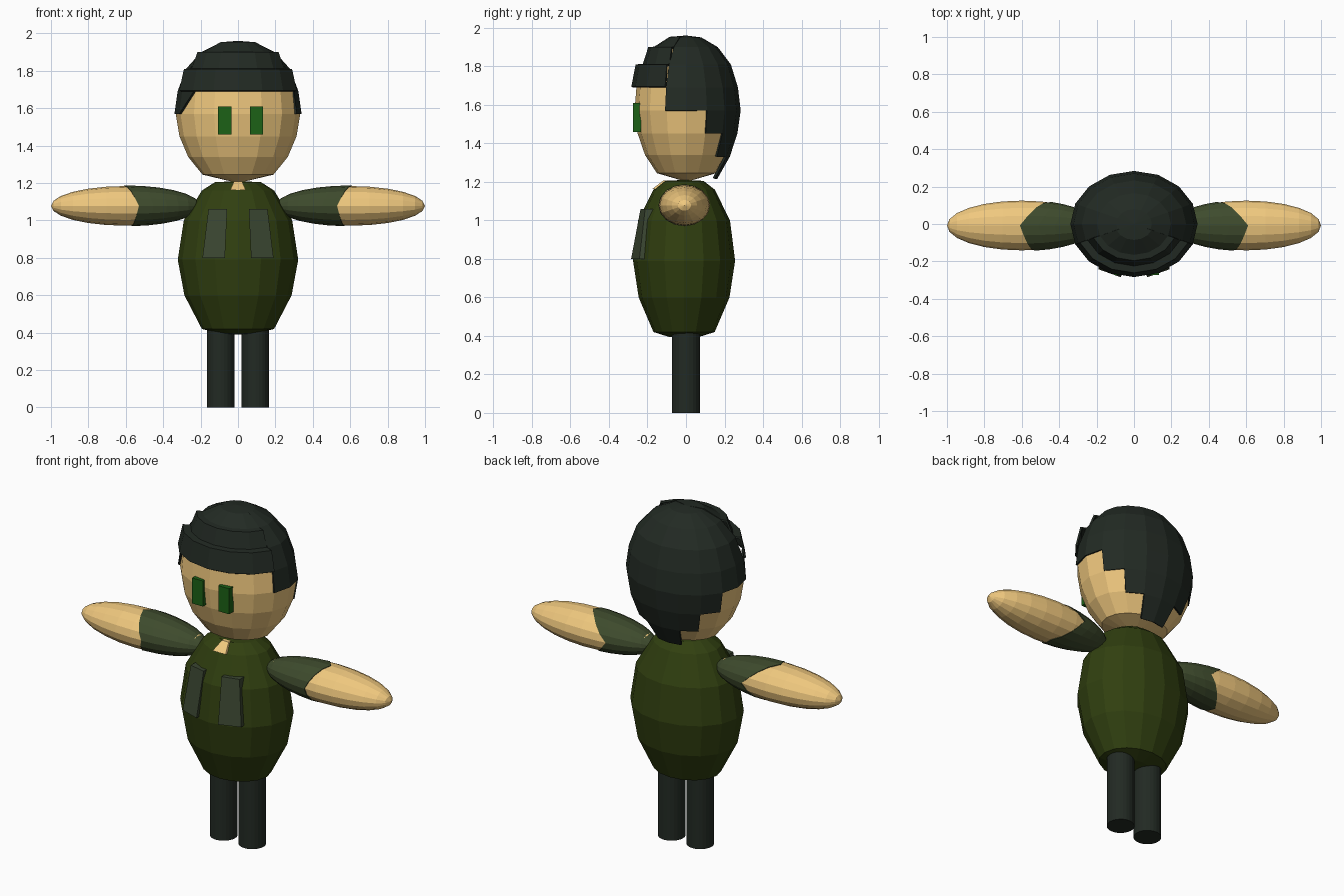
import bpy, bmesh
from math import sin, cos, pi, sqrt, radians

if "Cube" in bpy.data.objects:
    bpy.data.objects.remove(bpy.data.objects["Cube"])

MATS = {
    "skin": (0.87, 0.58, 0.21, 1), "dark": (0.016, 0.023, 0.017, 1),
    "shirt": (0.03, 0.05, 0.005, 1), "sleeve": (0.048, 0.07, 0.026, 1),
    "pocket": (0.042, 0.06, 0.03, 1), "iris": (0.012, 0.12, 0.008, 1)}
for n in MATS:
    MATS[n], c = bpy.data.materials.new(n), MATS[n]
    MATS[n].diffuse_color = c


def build(name, faces, mat, fix=True):
    bm = bmesh.new()
    for f in faces:
        bm.faces.new([bm.verts.new(p) for p in f])
    bmesh.ops.remove_doubles(bm, verts=bm.verts, dist=1e-5)
    if fix:
        bmesh.ops.recalc_face_normals(bm, faces=bm.faces)
    me = bpy.data.meshes.new(name)
    bm.to_mesh(me)
    bm.free()
    me.materials.append(MATS[mat])
    ob = bpy.data.objects.new(name, me)
    bpy.context.collection.objects.link(ob)
    return ob


def strip(r0, r1):
    n = len(r0)
    return [(r0[i], r0[(i + 1) % n], r1[(i + 1) % n], r1[i]) for i in range(n)]


def loft(name, rings, mat):
    return build(name, [f for a, b in zip(rings, rings[1:]) for f in strip(a, b)], mat)


def pt(k, r, z, rx, ry, cy=0.0):
    a = k * pi / 8
    return (rx * r * sin(a), cy - ry * r * cos(a), z)


def lathe(name, prof, rx, ry, cy, mat):
    return loft(name, [[pt(k, r, z, rx, ry, cy) for k in range(16)] for r, z in prof], mat)


# Body and head
lathe("body", [(0, .39), (.3, .395), (.6, .42), (.89, .6), (1, .79), (.9, 1.0),
               (.6, 1.16), (.38, 1.205), (0, 1.21)], .322, .265, -.01, "shirt")
lathe("head", [(0, 1.2), (.57, 1.245), (.8, 1.34), (.94, 1.45), (1, 1.57),
               (.965, 1.69), (.75, 1.8), (.5, 1.89), (0, 1.93)], .333, .27, .003, "skin")

# Hair: stepped fringe in front, cut lower toward the back
back = [(.57, 1.215), (.8, 1.33), (.94, 1.45), (1, 1.57), (.95, 1.69),
        (.82, 1.81), (.58, 1.9), (.28, 1.95), (0, 1.96)]
fringe = [(.97, 1.69), (1.0, 1.695), (.92, 1.81), (.79, 1.812), (.69, 1.9),
          (.58, 1.902), (.3, 1.953), (0, 1.96)]
start = [0, 0, 0, 3, 3, 2, 1, 0]
faces = []
for k in range(16):
    c = min(k, 15 - k)
    prof = fringe if c < 3 else back[start[c]:]
    for (r0, z0), (r1, z1) in zip(prof, prof[1:]):
        q = [pt(k, r0, z0, .34, .284), pt(k + 1, r0, z0, .34, .284)]
        q.append(pt(k + 1, r1, z1, .34, .284))
        if r1 > 0:
            q.append(pt(k, r1, z1, .34, .284))
        faces.append(q)
# Lock of hair sweeping down on the left temple
faces.append([pt(13, 1, 1.57, .34, .284), pt(14, .985, 1.69, .34, .284),
              pt(13, .95, 1.69, .34, .284)])
hair = build("hair", faces, "dark", fix=False)
mod = hair.modifiers.new("thickness", "SOLIDIFY")
mod.thickness, mod.offset = .012, -1


def arm_point(s, x, a, grow=1.0):
    r = sqrt(max(0, 1 - ((x - .6) / .4) ** 2)) * grow
    return (s * x, -.008 - .133 * r * sin(a), 1.078 + .106 * r * cos(a))


def sleeve_end(i):
    ends = [.61, .53, .57, .44, .61]      # top, front, bottom, back
    q, f = divmod(i / 4, 1)
    return ends[int(q)] * (1 - f) + ends[int(q) + 1] * f


def slab(name, front, depth, mat):
    rear = [(x, y + depth, z) for x, y, z in front]
    build(name, [front, rear[::-1]] + strip(front, rear), mat)


for s, side in ((-1, "left"), (1, "right")):
    # Arm and short sleeve
    loft("arm_" + side, [[arm_point(s, .6 - .4 * cos(pi * j / 12), i * pi / 8)
                          for i in range(16)] for j in range(13)], "skin")
    rings = []
    for j in range(7):
        t = (j / 6) ** 1.5
        rings.append([arm_point(s, .2 + t * (sleeve_end(i) - .2), i * pi / 8, 1.03)
                      for i in range(16)])
    rings.append([arm_point(s, sleeve_end(i), i * pi / 8, .98) for i in range(16)])
    loft("sleeve_" + side, rings, "sleeve")

    # Chest pocket
    slab("pocket_" + side, [(s * .07, -.285, .80), (s * .19, -.242, .80),
                            (s * .158, -.212, 1.06), (s * .058, -.236, 1.06)], .05, "pocket")

    # Leg
    loft("leg_" + side, [[(s * .093 + r * sin(i * pi / 12), r * cos(i * pi / 12), z)
                          for i in range(24)]
                         for r, z in ((0, 0), (.074, 0), (.074, .46), (0, .46))], "dark")

    # Eye
    x = .014 + s * .085
    slab("eye_" + side, [(x - .035, -.274, 1.46), (x + .035, -.274, 1.46),
                         (x + .035, -.274, 1.61), (x - .035, -.274, 1.61)], .04, "iris")

# Open collar showing skin
slab("collar_patch", [(-.042, -.176, 1.162), (.042, -.176, 1.162),
                      (.022, -.118, 1.207), (-.022, -.118, 1.207)], .02, "skin")

for m in bpy.data.materials:
    if m.users and not m.is_grease_pencil:
        m.use_nodes = True
        m.node_tree.nodes["Principled BSDF"].inputs["Base Color"].default_value = m.diffuse_color
